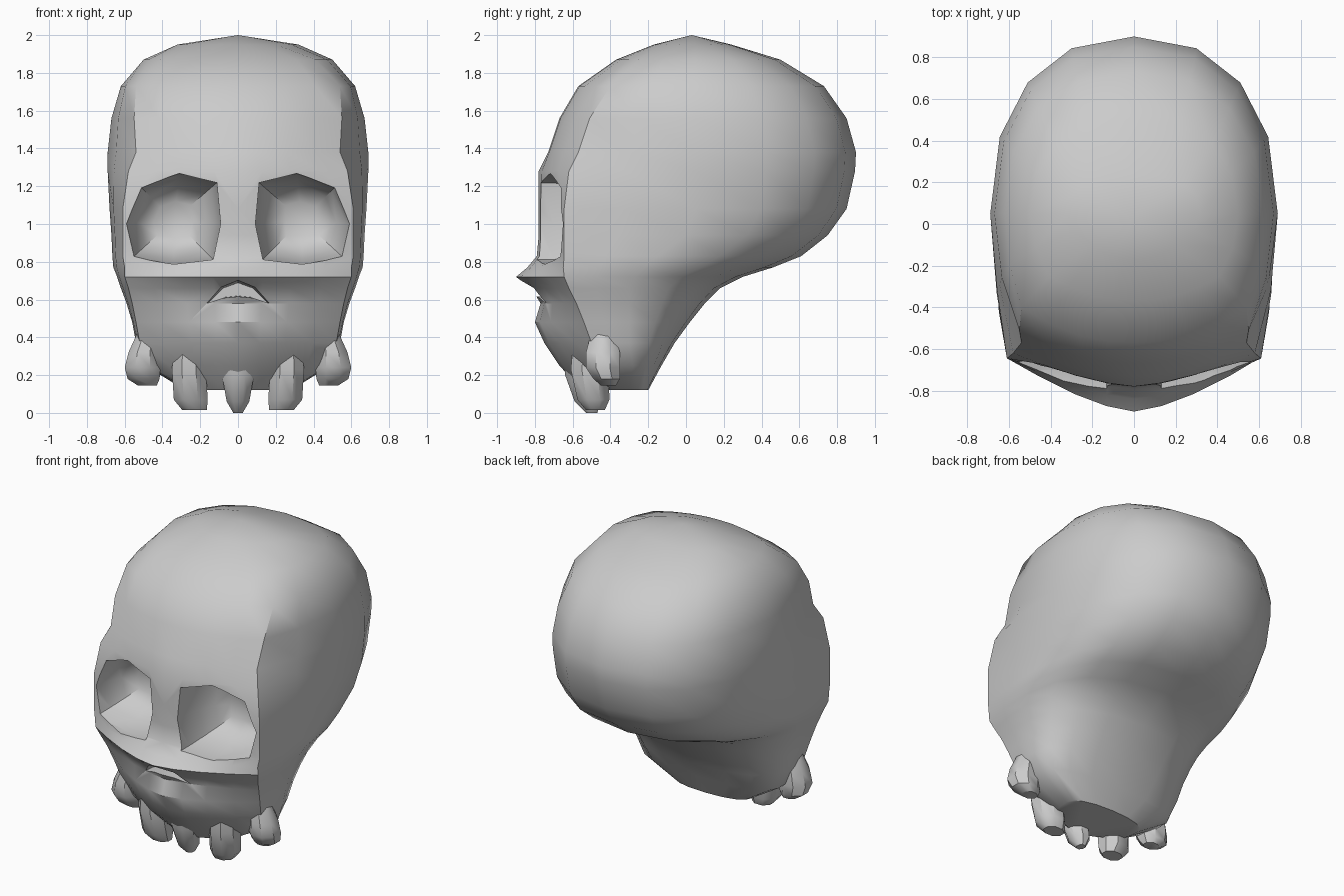
import bpy, bmesh
from math import sin, cos, pi

if "Cube" in bpy.data.objects:
    bpy.data.objects.remove(bpy.data.objects["Cube"])


def loft(name, rings, tip=None):
    """Skin a stack of closed rings; ends are capped, or joined to a tip."""
    bm = bmesh.new()
    rows = [[bm.verts.new(p) for p in r] for r in rings]
    n = len(rows[0])
    for a, b in zip(rows, rows[1:]):
        for i in range(n):
            j = (i + 1) % n
            bm.faces.new((a[i], a[j], b[j], b[i]))
    if tip:
        t = bm.verts.new(tip)
        for i in range(n):
            bm.faces.new((t, rows[0][(i + 1) % n], rows[0][i]))
    else:
        bm.faces.new(rows[0])
    bm.faces.new(rows[-1])
    bmesh.ops.recalc_face_normals(bm, faces=bm.faces)
    me = bpy.data.meshes.new(name)
    bm.to_mesh(me)
    bm.free()
    ob = bpy.data.objects.new(name, me)
    bpy.context.collection.objects.link(ob)
    return ob


def activate(ob):
    bpy.ops.object.select_all(action='DESELECT')
    ob.select_set(True)
    bpy.context.view_layer.objects.active = ob


def smooth(ob, angle):
    activate(ob)
    bpy.ops.object.shade_smooth_by_angle(angle=angle)


def cut(ob, cutter):
    cutter.hide_render = True
    activate(ob)
    m = ob.modifiers.new("cut", 'BOOLEAN')
    m.operation, m.solver, m.object = 'DIFFERENCE', 'EXACT', cutter
    bpy.ops.object.modifier_apply(modifier=m.name)
    bpy.data.objects.remove(cutter)


def section(z, yf, wf, yc, w, ym, yb):
    """Horizontal slice: face front, temple corner, side, rounded back."""
    p = 2.2 if z > 1.3 else 1.5
    half = [(wf * u, yf + (yc - yf) * u ** p) for u in (0, .22, .48, .76, 1)]
    half.append((wf + (w - wf) * .7, yc + (ym - yc) * .45))
    for k in range(5):
        a = k * pi / 8
        half.append((w * max(cos(a), 0) ** .87 if k < 4 else 0,
                     ym + (yb - ym) * sin(a) ** .87))
    return [(x, y, z) for x, y in half] + [(-x, y, z) for x, y in half[-2:0:-1]]


# Skull body: height, front y, corner x, corner y, half width, widest y, back y
slices = [
    (1.95, -.17, .20, -.10, .32, .05, .24),
    (1.87, -.37, .41, -.25, .50, .05, .50),
    (1.73, -.57, .54, -.40, .62, .05, .73),
    (1.56, -.67, .55, -.51, .67, .05, .85),
    (1.38, -.73, .54, -.57, .69, .05, .90),
    (1.28, -.78, .58, -.62, .69, .05, .895),
    (1.08, -.78, .61, -.645, .68, .05, .85),
    (.94, -.78, .61, -.645, .67, 0, .75),
    (.83, -.79, .61, -.645, .665, -.15, .61),
    (.77, -.84, .60, -.65, .66, -.22, .46),
    (.72, -.90, .60, -.645, .64, -.27, .30),
    (.66, -.82, .58, -.62, .62, -.30, .18),
    (.58, -.77, .56, -.58, .59, -.30, .10),
    (.48, -.80, .54, -.54, .56, -.30, .02),
    (.37, -.75, .52, -.50, .54, -.30, -.06),
    (.25, -.67, .48, -.46, .49, -.28, -.13),
    (.12, -.55, .26, -.42, .28, -.30, -.20),
]
skull = loft("skull", [section(*s) for s in slices], (0, .03, 2.0))

# Eye sockets
rim = [(.11, 1.22), (.31, 1.27), (.52, 1.20), (.605, 1.0),
       (.56, .82), (.34, .785), (.13, .81), (.09, 1.0)]
for side in (1, -1):
    rings = [[(side * (.34 + (x - .34) * s), y, 1.02 + (z - 1.02) * s) for x, z in rim]
             for y, s in ((-1.1, 1), (-.70, .99), (-.58, .88), (-.48, .68), (-.43, .4))]
    cut(skull, loft("socket_cutter", rings))

# Nose hollow under the overhanging ridge
arch = [(-.22, .56), (-.11, .67), (0, .71), (.11, .67), (.22, .56), (.1, .60), (0, .61), (-.1, .60)]
cut(skull, loft("nose_cutter", [[(x, -1, z) for x, z in arch],
                                [(x * .7, -.68, .64 + (z - .64) * .7) for x, z in arch]]))
smooth(skull, .66)


def peg(name, rings, n=8):
    """Tapered tooth or bone stub from (x, y, z, x radius, y radius) rings."""
    loops = []
    for x, y, z, rx, ry in rings:
        ring = []
        for k in range(n):
            a = 2 * pi * (k + .5) / n
            ring.append((x + rx * 1.08 * cos(a), y + ry * 1.08 * sin(a), z))
        loops.append(ring)
    smooth(loft(name, loops), .7)


# Teeth and cheek stubs
peg("middle_tooth", [(0, -.57, .32, .12, .07), (0, -.56, .2, .085, .08),
                     (0, -.52, .06, .06, .07), (0, -.5, 0, .025, .03)])
for s, label in ((1, "right"), (-1, "left")):
    peg(label + "_tooth", [(s * .26, -.5, .34, .08, .1), (s * .26, -.51, .23, .09, .1),
                           (s * .25, -.49, .07, .09, .085), (s * .23, -.48, .015, .065, .05)])
    peg(label + "_cheek_stub", [(s * .47, -.44, .43, .06, .06), (s * .50, -.44, .32, .08, .09),
                                (s * .505, -.44, .24, .095, .09), (s * .50, -.42, .18, .085, .07),
                                (s * .48, -.41, .145, .05, .04)])
